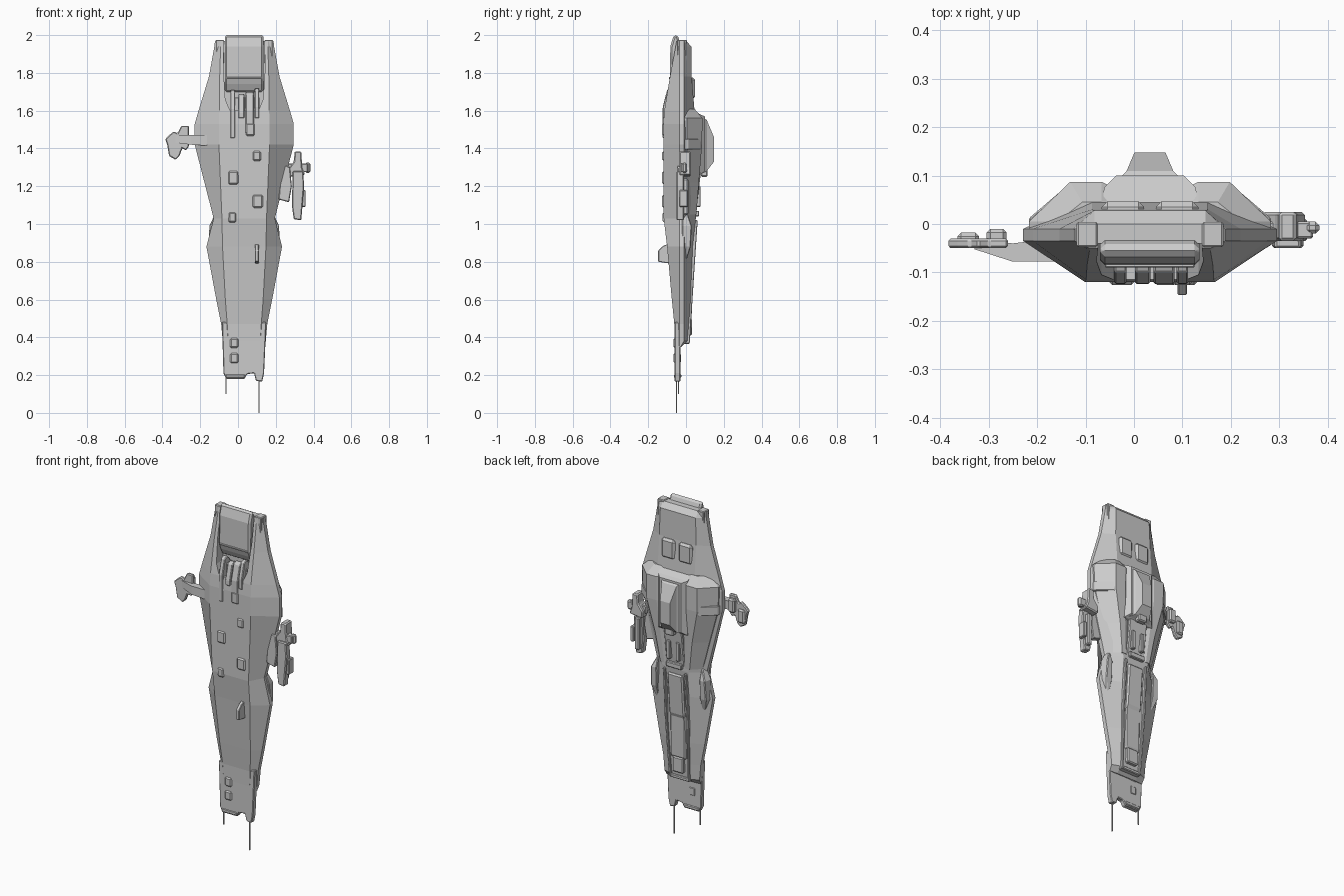
import bpy, bmesh, math
from mathutils import Vector

CX = 0.033  # centre line of the hull


def mesh_object(name, verts, faces, bevel=0.0):
    me = bpy.data.meshes.new(name)
    me.from_pydata(verts, [], faces)
    bm = bmesh.new()
    bm.from_mesh(me)
    bmesh.ops.recalc_face_normals(bm, faces=bm.faces)
    bm.to_mesh(me)
    bm.free()
    ob = bpy.data.objects.new(name, me)
    bpy.context.collection.objects.link(ob)
    if bevel:
        mod = ob.modifiers.new("bevel", "BEVEL")
        mod.width, mod.segments = bevel, 1
    return ob


def loft(name, rings, bevel=0.0):
    n = len(rings[0])
    verts = [p for r in rings for p in r]
    faces = [list(range(n)), list(range(len(verts) - n, len(verts)))]
    for k in range(len(rings) - 1):
        for i in range(n):
            j = (i + 1) % n
            faces.append((k*n + i, k*n + j, k*n + n + j, k*n + n + i))
    return mesh_object(name, verts, faces, bevel)


def box(name, x0, x1, y0, y1, z0, z1, bevel=0.004):
    return loft(name, [[(x0, y0, z), (x1, y0, z), (x1, y1, z), (x0, y1, z)]
                       for z in (z0, z1)], bevel)


def slab(name, outline, y0, y1, bevel=0.0):
    """Front-view outline (x, z) given thickness along y."""
    return loft(name, [[(x, y, z) for x, z in outline] for y in (y0, y1)], bevel)


def side_slab(name, outline, x0, x1, bevel=0.0):
    """Side-view outline (y, z) given width along x."""
    return loft(name, [[(x, y, z) for y, z in outline] for x in (x0, x1)], bevel)


def frustum(name, sections, bevel=0.0):
    """Sections along y: (y, half width, z bottom, z top)."""
    return loft(name, [[(CX - w, y, a), (CX + w, y, a), (CX + w, y, b), (CX - w, y, b)]
                       for y, w, a, b in sections], bevel)


# Main hull: z, edge half width, belly half width, belly y, back half width, back y
hull_sections = [
    (1.97, .155, .125, -.05, .115, .0),
    (1.94, .158, .125, -.055, .115, .028),
    (1.78, .187, .13, -.085, .12, .03),
    (1.60, .242, .132, -.115, .12, .045),
    (1.53, .262, .134, -.12, .12, .055),
    (1.42, .262, .134, -.12, .115, .055),
    (1.03, .162, .118, -.118, .085, .052),
    (.88, .2, .115, -.1, .08, .035),
    (.60, .148, .10, -.075, .072, .025),
    (.47, .122, .09, -.062, .068, .015),
    (.38, .114, .085, -.06, .064, .008),
    (.35, .112, .085, -.058, .064, -.025),
]
rings = []
for z, w, f, yf, b, yb in hull_sections:
    half = [(f, yf), (w, -.035), (w, -.01), (b, yb)]
    if z == .35:
        half[2] = (w, -.028)
    ring = half + [(-x, y) for x, y in reversed(half)]
    rings.append([(CX + x, y, z) for x, y in ring])
hull = loft("main_hull", rings)

# Recessed bay in the upper belly
bay = slab("bay_cutter", [(CX - .105, 2.1), (CX - .11, 1.82), (CX - .1, 1.66), (CX - .075, 1.6),
                          (CX + .075, 1.6), (CX + .1, 1.66), (CX + .11, 1.82), (CX + .105, 2.1)],
           -.3, -.04)
bay.hide_render = True
bay.hide_viewport = True
cut = hull.modifiers.new("bay", "BOOLEAN")
cut.operation, cut.object, cut.solver = "DIFFERENCE", bay, "EXACT"

# Nose plate in the bay, with a lip
side_slab("nose_plate", [(-.045, 2.0), (-.065, 2.0), (-.083, 1.94), (-.085, 1.77), (-.075, 1.74),
                         (-.055, 1.70), (-.03, 1.70), (-.03, 1.96)], -.07, .135, .01)
box("nose_plate_lip", -.06, .125, -.09, -.06, 1.768, 1.778, .002)

# Belly launchers
for i, (x, w, z0, z1) in enumerate([(-.028, .013, 1.455, 1.71), (.062, .022, 1.48, 1.70),
                                    (.1, .012, 1.56, 1.72), (.018, .016, 1.56, 1.69)]):
    side_slab(f"launcher_{i}", [(-.04, z1 - .04), (-.075, z1), (-.1, z1 - .01), (-.123, z1 - .1),
                                (-.124, z0), (-.1, z0), (-.04, z0 + .06)], x - w, x + w, .004)
box("launcher_base", -.04, .115, -.085, -.03, 1.58, 1.67)

# Hatches on the belly: x, z, width, height, front y
for i, (x, z, w, h, y) in enumerate([
        (.1, 1.36, .045, .055, -.126), (-.025, 1.245, .055, .072, -.126),
        (.105, 1.12, .055, .07, -.126), (-.03, 1.035, .042, .055, -.124),
        (.065, 1.5, .05, .07, -.126), (-.02, .37, .045, .055, -.067), (-.02, .29, .045, .055, -.067)]):
    box(f"belly_hatch_{i}", x - w/2, x + w/2, y, y + .04, z - h/2, z + h/2, .008)
side_slab("belly_fin", [(-.08, .9), (-.12, .885), (-.147, .86), (-.147, .8), (-.08, .79)], .09, .11, .003)

# Tail plate with notched end, and antennas
slab("tail_plate", [(-.085, .48), (-.077, .21), (-.062, .18), (.035, .18), (.048, .205), (.085, .21),
                    (.095, .17), (.128, .165), (.138, .21), (.15, .48)], -.06, -.03, .004)
box("tail_lip", -.065, .035, -.063, -.025, .185, .205)
box("antenna_short", -.067, -.062, -.043, -.038, .1, .2, 0)
box("antenna_long", .108, .114, -.053, -.047, 0, .2, 0)

# Parts mirrored about the centre line
for s, side in ((-1, "left"), (1, "right")):
    def X(v):
        return CX + s * v

    # Nose prongs either side of the bay, and back panels
    box(f"nose_prong_{side}", *sorted((X(.108), X(.152))), -.048, .004, 1.85, 1.975)
    box(f"nose_back_panel_{side}", *sorted((X(.012), X(.1))), .0, .047, 1.66, 1.775, .012)
    # Raised shoulder tapering down towards the waist
    shoulder = []
    for z, inner, a, b, outer, y in [(1.61, .07, .1, .14, .19, .045), (1.56, .07, .1, .165, .25, .087),
                                     (1.42, .06, .1, .165, .245, .085), (1.22, .045, .085, .12, .19, .068),
                                     (1.05, .04, .07, .095, .145, .055)]:
        shoulder.append([(X(inner), -.02, z), (X(inner), y - .015, z), (X(a), y, z),
                         (X(b), y, z), (X(outer), .005, z), (X(outer), -.02, z)])
    loft(f"shoulder_{side}", shoulder)
    loft(f"shoulder_band_{side}", [[(X(.1), .06, z), (X(.17), .08, z), (X(.25), .012, z), (X(.25), -.02, z)]
                                   for z in (1.395, 1.45)], .003)
    # Waist pod
    loft(f"waist_pod_{side}", [[(X(.14), -.02, z), (X(o), -.02, z), (X(o - .01), y, z), (X(.14), y, z)]
                               for z, o, y in ((1.05, .158, .01), (.99, .185, .03), (.88, .19, .025), (.8, .165, 0))],
         .004)
    # Long frame rail along the lower back
    loft(f"frame_rail_{side}", [[(X(a), -.01, z), (X(a + .014), -.01, z), (X(a + .014), y, z), (X(a), y, z)]
                                for z, a, y in ((1.02, .062, .062), (.72, .064, .042), (.37, .052, .02))], .003)

# Command tower on the back
frustum("tower_base", [(.02, .1, 1.24, 1.62), (.075, .095, 1.26, 1.58), (.1, .07, 1.28, 1.57)])
frustum("tower", [(.07, .085, 1.26, 1.58), (.11, .048, 1.28, 1.55), (.148, .032, 1.33, 1.46)])
box("tower_bridge", CX - .028, CX + .028, .08, .115, 1.25, 1.32, .006)

# Spine blocks below the tower
side_slab("spine_upper", [(0, 1.3), (.08, 1.28), (.07, 1.2), (.058, 1.1), (.05, 1.04), (0, 1.04)],
          CX - .06, CX + .06, .005)
for i, dx in enumerate((-.03, .03)):
    box(f"spine_rib_{i}", CX + dx - .012, CX + dx + .012, .04, .078, 1.09, 1.2)
box("spine_crossbar", CX - .05, CX + .05, .04, .07, 1.04, 1.07)

# Lower back deck panel, with end pieces
side_slab("deck_panel", [(0, 1.0), (.06, 1.0), (.042, .76), (.034, .74), (.03, .5), (0, .48)],
          CX - .05, CX + .05, .008)
box("deck_block", CX - .035, CX + .035, 0, .032, .41, .5, .006)
box("deck_end", CX - .066, CX + .066, -.02, .018, .365, .385)

# Left arm and pod
loft("left_beam", [[(x, a, z0), (x, b, z0), (x, b, z1), (x, a, z1)]
                   for x, a, b, z0, z1 in ((-.33, -.052, -.035, 1.43, 1.47), (-.25, -.078, -.04, 1.42, 1.47),
                                           (-.165, -.078, -.03, 1.415, 1.47))])
slab("left_pod", [(-.385, 1.45), (-.365, 1.47), (-.34, 1.49), (-.32, 1.48), (-.3, 1.52), (-.26, 1.52),
                  (-.26, 1.41), (-.275, 1.39), (-.295, 1.4), (-.31, 1.36), (-.33, 1.34), (-.365, 1.36),
                  (-.375, 1.42)], -.05, -.03, .005)
box("left_pod_cap", -.305, -.263, -.045, -.01, 1.42, 1.5, .008)
box("left_pod_block", -.365, -.32, -.045, -.018, 1.37, 1.45, .008)

# Right arm and pod
box("right_beam", .255, .37, -.03, .005, 1.275, 1.32)
box("right_beam_tip", .355, .383, -.02, .005, 1.27, 1.325, .008)
slab("right_pod_head", [(.27, 1.25), (.265, 1.29), (.295, 1.33), (.3, 1.385), (.335, 1.385), (.34, 1.3),
                        (.355, 1.26)], -.035, .025, .006)
slab("right_pod_body", [(.29, 1.28), (.345, 1.28), (.35, 1.2), (.335, 1.02), (.295, 1.025), (.285, 1.1)],
     -.05, -.01, .005)
box("right_pod_fin", .335, .358, -.035, .01, 1.09, 1.18)
box("right_pod_barrel", .3, .33, -.03, .012, 1.05, 1.24, .006)
slab("right_pod_bracket", [(.215, 1.13), (.23, 1.32), (.275, 1.3), (.285, 1.2), (.27, 1.115)], -.045, -.015, .004)
